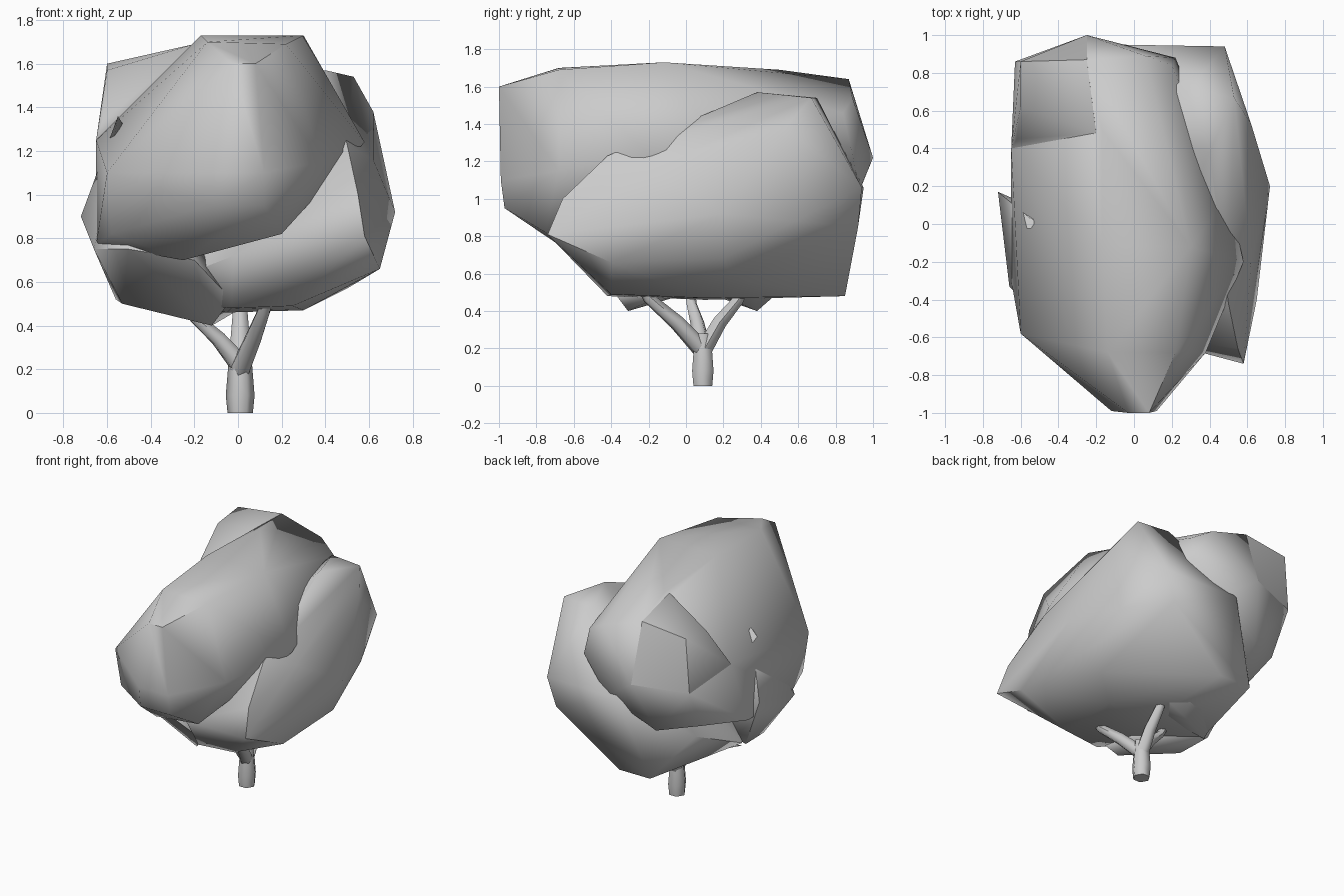
import bpy, bmesh, math

cube = bpy.data.objects.get("Cube")
if cube:
    bpy.data.objects.remove(cube, do_unlink=True)

grey = bpy.data.materials.new("pale grey")
grey.use_nodes = True
colour = (0.6, 0.6, 0.6, 1)
grey.diffuse_color = colour
grey.node_tree.nodes["Principled BSDF"].inputs["Base Color"].default_value = colour


def finish(name, mesh, angle):
    obj = bpy.data.objects.new(name, mesh)
    bpy.context.collection.objects.link(obj)
    mesh.materials.clear()
    mesh.materials.append(grey)
    bpy.ops.object.select_all(action="DESELECT")
    obj.select_set(True)
    bpy.context.view_layer.objects.active = obj
    bpy.ops.object.shade_smooth_by_angle(angle=math.radians(angle))
    return obj


def lobe(name, corners):
    """Faceted leaf mass: hull around a few corner points, softly shaded."""
    bm = bmesh.new()
    for c in corners:
        bm.verts.new(c)
    out = bmesh.ops.convex_hull(bm, input=bm.verts[:])
    loose = {g for g in out["geom_interior"] + out["geom_unused"]
             if isinstance(g, bmesh.types.BMVert)}
    bmesh.ops.delete(bm, geom=list(loose), context="VERTS")
    bmesh.ops.recalc_face_normals(bm, faces=bm.faces[:])
    mesh = bpy.data.meshes.new(name)
    bm.to_mesh(mesh)
    bm.free()
    return finish(name, mesh, 65)


def limb(name, path):
    """Six-sided tapering tube along (x, y, z, radius) points."""
    curve = bpy.data.curves.new(name + " path", "CURVE")
    curve.dimensions = "3D"
    curve.bevel_depth = 1
    curve.bevel_resolution = 1
    curve.use_fill_caps = True
    spline = curve.splines.new("POLY")
    spline.points.add(len(path) - 1)
    for p, (x, y, z, r) in zip(spline.points, path):
        p.co = (x, y, z, 1)
        p.radius = r
    temp = bpy.data.objects.new(name + " path", curve)
    bpy.context.collection.objects.link(temp)
    bpy.context.view_layer.update()
    graph = bpy.context.evaluated_depsgraph_get()
    mesh = bpy.data.meshes.new_from_object(temp.evaluated_get(graph))
    bpy.data.objects.remove(temp, do_unlink=True)
    return finish(name, mesh, 60)


# Large upper leaf mass
lobe("upper_foliage", [
    (-.03, -1, 1.6), (.08, -1, 1.6), (-.12, -.99, 1.1), (.12, -.99, 1.1),
    (-.12, -.97, .95), (.12, -.97, .95),
    (-.14, -.68, 1.7), (.22, -.68, 1.69), (-.17, -.12, 1.73), (.3, -.12, 1.73),
    (-.17, .5, 1.69), (-.25, .87, 1.64), (.06, .89, 1.54),
    (.2, .84, 1.46), (.22, .88, 1.28), (-.25, 1, 1.22), (0, .93, 1.05),
    (-.63, .86, 1.2), (-.62, .7, .9), (-.35, .85, .85), (-.1, .6, .75),
    (-.6, -.58, 1.1), (-.65, .4, 1.25), (-.65, -.3, .77), (-.58, -.54, .82),
    (-.65, .2, .76), (.58, -.2, 1.24), (.38, -.68, 1.15), (.5, .15, 1.32),
    (.2, -.75, .82), (-.25, -.6, .7)])

# Raised corner at the back of the upper mass
lobe("upper_back_corner", [
    (-.6, .86, 1.6), (-.6, .62, 1.57), (-.62, .45, 1.34), (-.65, .4, 1.25),
    (-.25, .87, 1.64), (-.2, .48, 1.69), (-.63, .86, 1.2), (-.25, 1, 1.22),
    (-.2, .6, 1.3)])

# Leaf mass on the +x side, wrapping under the back
lobe("side_foliage", [
    (.4, .38, 1.57), (.53, .67, 1.54), (.28, .7, 1.54), (.62, .53, 1.38),
    (.67, .2, 1.08), (.72, .2, .92), (.62, -.2, 1.16), (.5, -.42, 1.23),
    (.58, -.74, .81), (.55, -.66, 1), (.65, -.4, .66), (.64, .2, .68),
    (.48, .94, 1.06), (-.1, .95, 1.06), (.42, .92, .85), (-.05, .85, .48),
    (-.3, .85, .48), (.3, .1, .47), (-.05, .1, .46), (.25, -.4, .49),
    (.5, .25, .57), (.6, .58, .88),
    (-.03, -.42, .48), (-.02, -.58, .72), (-.53, .1, .52), (-.5, .6, .75)])

# Lower leaf masses on the -x side, with two drooping tips
lobe("lower_front_foliage", [
    (-.72, .17, .9), (-.66, -.33, .75), (-.53, -.15, .5), (-.56, .1, .52),
    (-.12, -.31, .4), (-.5, -.5, .75), (-.2, -.53, .7), (-.03, -.4, .52),
    (-.1, -.1, .5), (-.55, .03, 1.36)])
lobe("lower_back_foliage", [
    (-.53, .1, .5), (-.12, .38, .4), (-.1, .15, .5),
    (-.1, .55, .55), (-.4, .5, .6), (.05, .36, .5)])

# Trunk and its three branches
limb("trunk", [(.01, .09, 0, .058), (.01, .09, .08, .066),
               (.01, .09, .19, .057), (.01, .09, .28, .05)])
limb("front_branch", [(.01, .08, .2, .05), (.07, -.05, .34, .042),
                      (.12, -.2, .47, .032), (.13, -.25, .56, .025)])
limb("back_branch", [(.01, .1, .2, .05), (.01, .18, .34, .044),
                     (.01, .28, .46, .034), (.01, .32, .56, .028)])
limb("side_branch", [(.01, .08, .22, .05), (-.09, .06, .34, .038),
                     (-.2, .03, .44, .028), (-.26, .02, .54, .025)])
